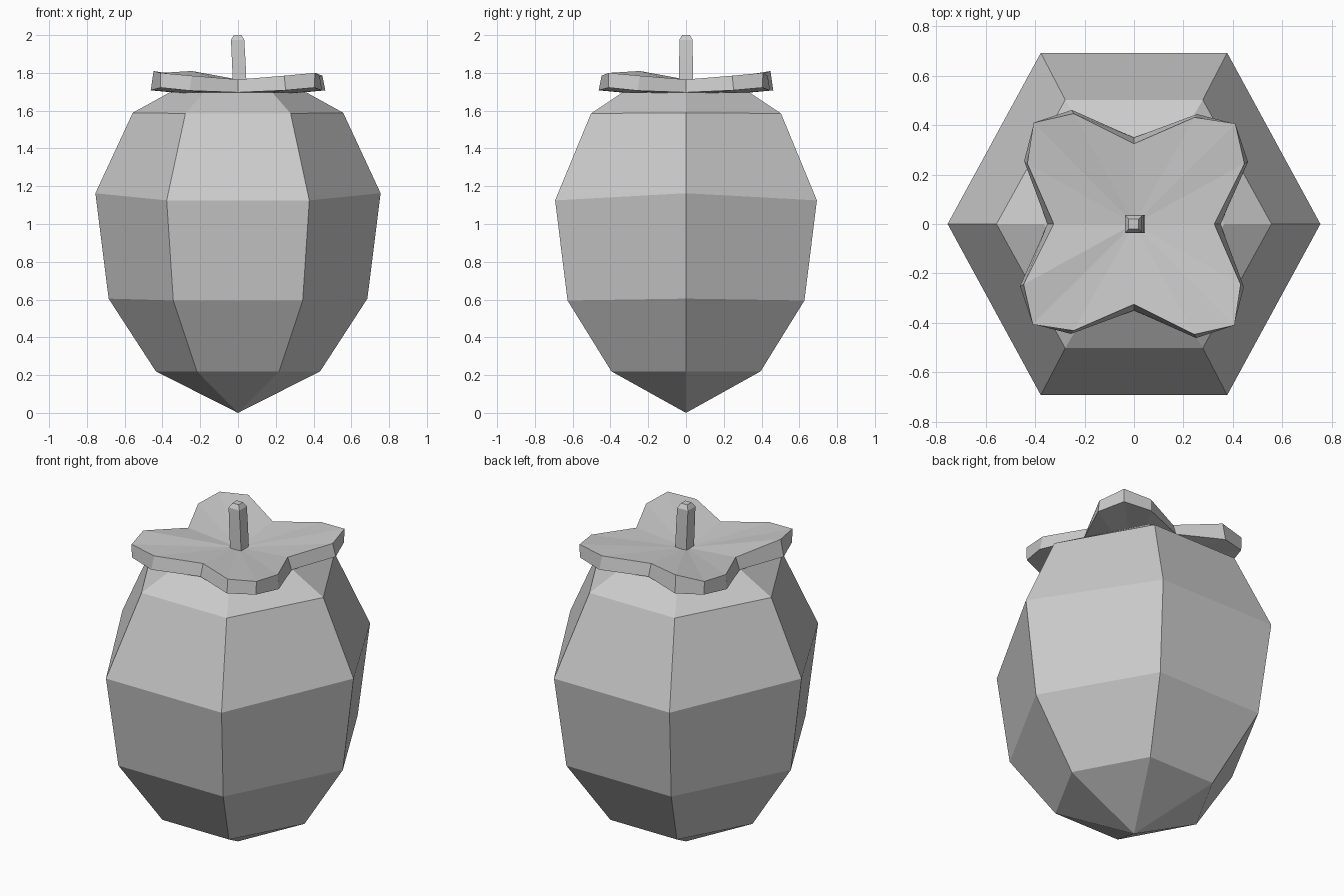
import bpy, bmesh
from math import pi, cos, sin

cube = bpy.data.objects.get("Cube")
if cube:
    bpy.data.objects.remove(cube, do_unlink=True)

grey = bpy.data.materials.new("plain grey")
grey.use_nodes = True
color = (0.6, 0.6, 0.6, 1)
grey.diffuse_color = color
grey.node_tree.nodes["Principled BSDF"].inputs["Base Color"].default_value = color


def loft(name, rings, start=None, end=None):
    """Skin a stack of rings; each end closes to a point or a flat cap."""
    bm = bmesh.new()
    loops = [[bm.verts.new(p) for p in ring] for ring in rings]
    n = len(loops[0])
    for low, high in zip(loops, loops[1:]):
        for i in range(n):
            j = (i + 1) % n
            bm.faces.new((low[i], low[j], high[j], high[i]))
    for loop, tip in ((loops[0], start), (loops[-1], end)):
        if tip is None:
            bm.faces.new(loop)
        else:
            apex = bm.verts.new(tip)
            for i in range(n):
                bm.faces.new((loop[i], loop[(i + 1) % n], apex))
    bmesh.ops.recalc_face_normals(bm, faces=bm.faces)
    mesh = bpy.data.meshes.new(name)
    bm.to_mesh(mesh)
    bm.free()
    mesh.materials.append(grey)
    obj = bpy.data.objects.new(name, mesh)
    bpy.context.collection.objects.link(obj)
    return obj


def hexagon(width, depth, z, side_z):
    """Six corners: two on the x axis, two in front, two behind."""
    half = width / 2
    return [(width, 0, side_z), (half, depth, z), (-half, depth, z),
            (-width, 0, side_z), (-half, -depth, z), (half, -depth, z)]


# Six-sided fruit, pointed at the bottom
profile = [(0.435, 0.395, 0.22, 0.22), (0.685, 0.627, 0.595, 0.605),
           (0.755, 0.693, 1.125, 1.163), (0.557, 0.503, 1.585, 1.589),
           (0.365, 0.338, 1.695, 1.695)]
loft("fruit_body", [hexagon(*row) for row in profile], start=(0, 0, 0))


def quarter_turns(points):
    """Repeat one notch and lobe around the stem."""
    ring = []
    for k in range(4):
        c, s = round(cos(k * pi / 2)), round(sin(k * pi / 2))
        ring += [(c * x - s * y, s * x + c * y, z) for x, y, z in points]
    return ring


# Four-lobed leaf cap: the lobes on the right side curl up at one edge
top = quarter_turns([(0.325, 0, 1.765), (0.447, 0.245, 1.785),
                     (0.41, 0.407, 1.8), (0.245, 0.432, 1.785)])
bottom = quarter_turns([(0.35, 0, 1.697), (0.462, 0.252, 1.708),
                        (0.41, 0.405, 1.722), (0.255, 0.445, 1.706)])
for corner in (5, 9):
    x, y, z = top[corner]
    top[corner] = (x, y, z + 0.025)
loft("leaf_cap", [bottom, top], start=(0, 0, 1.67), end=(0, 0, 1.735))


def square(half, z, x):
    return [(x + half * cx, half * cy, z)
            for cx, cy in ((1, 1), (-1, 1), (-1, -1), (1, -1))]


# Square stem with a slight lean and a bevelled tip
loft("stem", [square(0.036, 1.72, 0.01), square(0.036, 1.86, 0.004),
              square(0.035, 1.975, -0.002), square(0.02, 2.0, -0.002)])
